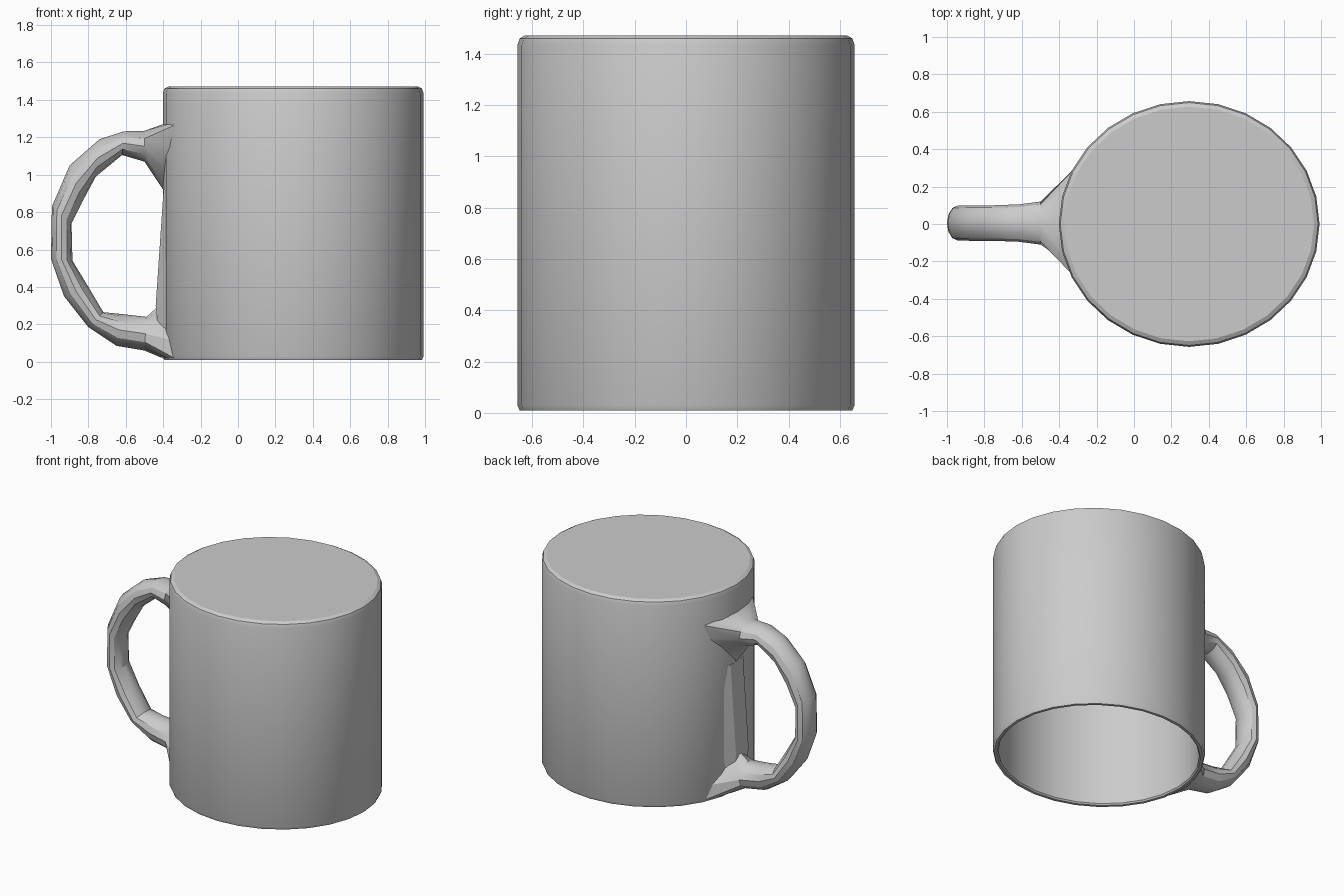
import bpy, bmesh
from math import sin, cos, pi, sqrt

if "Cube" in bpy.data.objects:
    bpy.data.objects.remove(bpy.data.objects["Cube"])

CX, RX, RY = 0.295, 0.697, 0.657   # cup centre and radii


def finish(name, rings, closed=False):
    """Skin a list of equally sized vertex rings; cap the ends or join them."""
    bm = bmesh.new()
    loops = [[bm.verts.new(p) for p in ring] for ring in rings]
    n = len(loops[0])
    pairs = list(zip(loops, loops[1:]))
    for a, b in pairs:
        for i in range(n):
            j = (i + 1) % n
            bm.faces.new((a[i], a[j], b[j], b[i]))
    if closed:
        bm.faces.new(loops[0][::-1])
        bm.faces.new(loops[-1])
    bmesh.ops.recalc_face_normals(bm, faces=bm.faces)
    me = bpy.data.meshes.new(name)
    bm.to_mesh(me)
    bm.free()
    ob = bpy.data.objects.new(name, me)
    bpy.context.collection.objects.link(ob)
    bpy.ops.object.select_all(action='DESELECT')
    ob.select_set(True)
    bpy.context.view_layer.objects.active = ob
    bpy.ops.object.shade_smooth_by_angle(angle=0.5)
    return ob


def cup_ring(inset, z, n=28):
    return [(CX + (RX - inset) * cos(2 * pi * i / n),
             (RY - inset) * sin(2 * pi * i / n), z) for i in range(n)]


def wall_x(y, inset=0.015):
    """x of the cup wall on the handle side at a given y."""
    return CX - (RX - inset) * sqrt(1 - (y / (RY - inset)) ** 2)


# Upturned cup: inner floor, inner wall, open rim, outer wall, rounded closed end
profile = [(0.06, 1.42), (0.035, 1.39), (0.035, 0.02), (0.027, 0.01),
           (0.008, 0.01), (0.0, 0.03), (0.0, 1.435), (0.008, 1.46), (0.03, 1.472)]
finish("cup_body", [cup_ring(i, z) for i, z in profile], closed=True)

# Handle: inner point, outer point, half width of each oval section
N = 12
ANG = [2 * pi * i / N for i in range(N)]
sections = [((-0.50, 1.07), (-0.50, 1.235), 0.115),
            ((-0.62, 1.105), (-0.61, 1.232), 0.10),
            ((-0.76, 0.99), (-0.74, 1.19), 0.095),
            ((-0.83, 0.86), (-0.90, 1.05), 0.095),
            ((-0.89, 0.74), (-0.995, 0.83), 0.093),
            ((-0.885, 0.54), (-1.0, 0.55), 0.093),
            ((-0.80, 0.40), (-0.93, 0.35), 0.093),
            ((-0.72, 0.265), (-0.80, 0.185), 0.095),
            ((-0.62, 0.255), (-0.65, 0.085), 0.095),
            ((-0.49, 0.24), (-0.50, 0.06), 0.11)]


def oval(inner, outer, w):
    ring = []
    for a in ANG:
        t = (1 + cos(a)) / 2
        ring.append((inner[0] + (outer[0] - inner[0]) * t, 0.005 + w * sin(a),
                     inner[1] + (outer[1] - inner[1]) * t))
    return ring


def flare(z_in, z_out, w):
    """Triangular footprint moulded onto the curved wall, wide at z_out."""
    ring = []
    for a in ANG:
        t = (1 + cos(a)) / 2
        y = 0.015 + w * max(-1, min(1, 1.54 * t * sin(a)))
        ring.append((wall_x(y), y, z_in + (z_out - z_in) * min(1, t * 1.35)))
    return ring


finish("handle", [flare(0.90, 1.275, 0.30)] + [oval(*s) for s in sections]
       + [flare(0.33, 0.012, 0.28)], closed=True)

# Shallow rib on the wall between the two handle roots
rib = []
for z, x in ((0.02, -0.41), (0.30, -0.44), (0.92, -0.398)):
    rib.append([(wall_x(0.15), -0.15, z), (x, -0.07, z), (x, 0.07, z),
                (wall_x(0.15), 0.15, z)])
finish("handle_rib", rib, closed=True)
